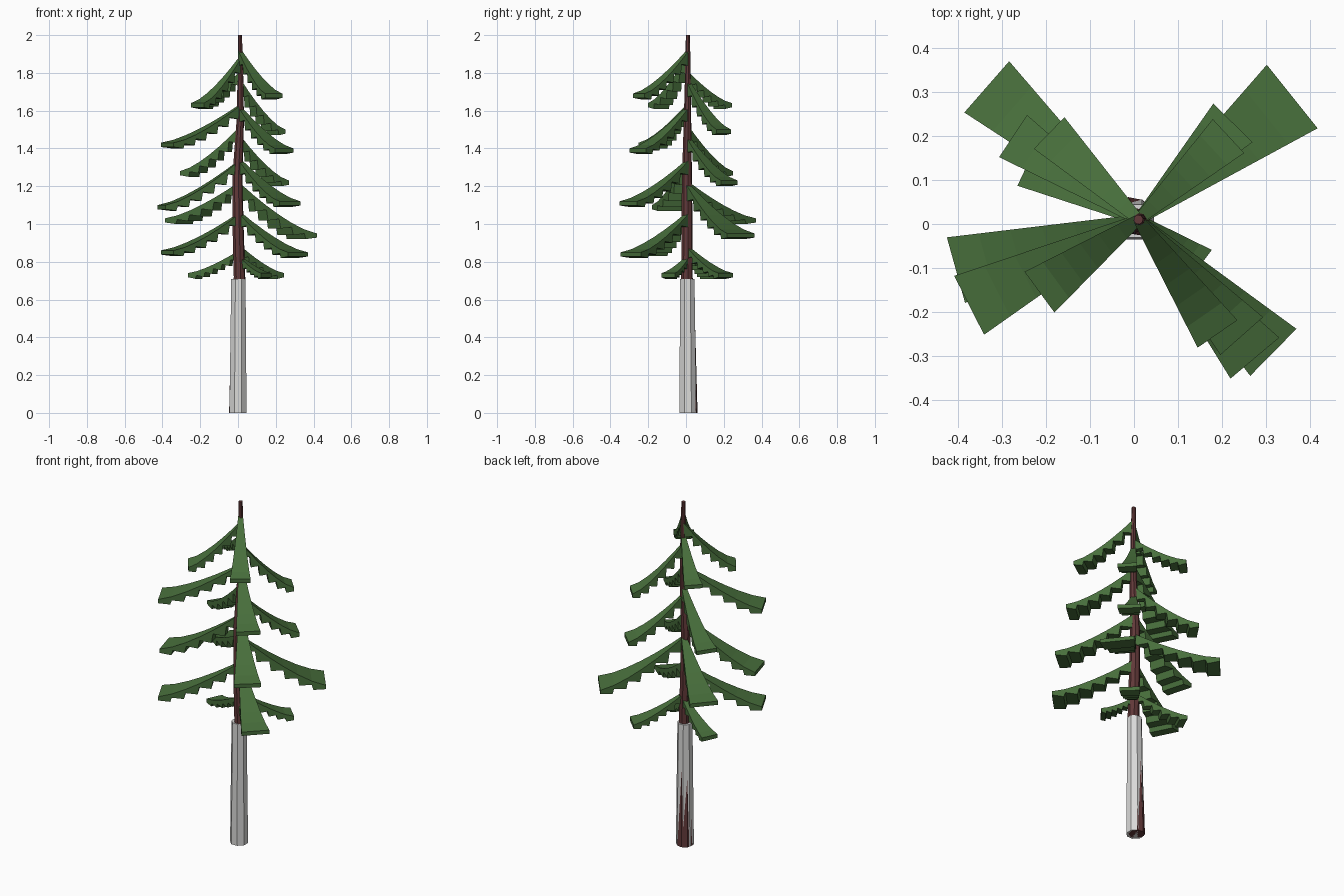
import bpy, bmesh, math
from mathutils import Vector

if "Cube" in bpy.data.objects:
    bpy.data.objects.remove(bpy.data.objects["Cube"], do_unlink=True)


def material(name, rgb):
    m = bpy.data.materials.new(name)
    m.use_nodes = True
    m.diffuse_color = (*rgb, 1)
    m.node_tree.nodes["Principled BSDF"].inputs["Base Color"].default_value = (*rgb, 1)
    return m


needle_green = material("needle green", (0.065, 0.16, 0.045))
bark_brown = material("bark brown", (0.12, 0.04, 0.04))
pale_grey = material("pale grey", (0.7, 0.7, 0.69))


def finish(name, bm, mat):
    bmesh.ops.recalc_face_normals(bm, faces=bm.faces)
    mesh = bpy.data.meshes.new(name)
    bm.to_mesh(mesh)
    bm.free()
    mesh.materials.append(mat)
    obj = bpy.data.objects.new(name, mesh)
    bpy.context.collection.objects.link(obj)
    return obj


def stem(name, rings, mat, sides=8, turn=0.0):
    """Faceted tube through rings of (x, y, z, radius), closed at both ends."""
    bm = bmesh.new()
    loops = []
    for x, y, z, r in rings:
        angles = [turn + 2 * math.pi * i / sides for i in range(sides)]
        loops.append([bm.verts.new((x + r * math.cos(a), y + r * math.sin(a), z))
                      for a in angles])
    for low, high in zip(loops, loops[1:]):
        for i in range(sides):
            j = (i + 1) % sides
            bm.faces.new((low[i], low[j], high[j], high[i]))
    bm.faces.new(loops[0])
    bm.faces.new(loops[-1])
    return finish(name, bm, mat)


ROOT = Vector((0.01, 0.01))


def branch(name, tip_x, tip_y, tip_z, root_z, width, teeth=6):
    """Drooping fan with a curved top and a stepped underside."""
    out = Vector((tip_x, tip_y)) - ROOT
    length = out.length
    out.normalize()
    side = Vector((-out.y, out.x))

    def top(t):
        return tip_z + (root_z - tip_z) * (1 - t) ** 1.4

    steps = [k / teeth for k in range(teeth + 1)]
    outline = [(t, top(t)) for t in steps]
    for inner, outer in reversed(list(zip(steps, steps[1:]))):
        z = top(outer) - 0.022
        outline += [(outer, z), (inner + 0.02, z - 0.008)]

    bm = bmesh.new()
    walls = []
    for sign in (-1, 1):
        wall = []
        for t, z in outline:
            half = 0.012 + (width / 2 - 0.012) * t
            p = ROOT + out * length * t + side * sign * half
            wall.append(bm.verts.new((p.x, p.y, z)))
        walls.append(wall)
        bm.faces.new(wall)
    a, b = walls
    for i in range(len(a)):
        j = (i + 1) % len(a)
        bm.faces.new((a[i], a[j], b[j], b[i]))
    return finish(name, bm, needle_green)


# Trunk: brown core that leans out through the pale lower sleeve at the back
stem("trunk", [(-0.004, 0.018, 0, 0.044), (0.002, 0.01, 0.5, 0.038),
               (0.008, 0.005, 0.72, 0.031), (0.0, 0.005, 1.0, 0.03),
               (-0.003, 0.005, 1.25, 0.027), (0.012, 0.008, 1.55, 0.02),
               (0.013, 0.01, 1.85, 0.014), (0.01, 0.01, 2.0, 0.011)],
     bark_brown, turn=0.2)
stem("lower_trunk_sleeve", [(0, 0.01, 0, 0.049), (0.002, 0.007, 0.71, 0.041)],
     pale_grey, turn=math.pi / 8)

# Branches by quarter: tip x, tip y, tip z, root z, tip width
quarters = {
    "front_left": [(0.19, -0.25, 1.69, 1.92, 0.11), (0.245, -0.255, 1.4, 1.62, 0.13),
                   (0.275, -0.305, 1.12, 1.34, 0.145), (0.317, -0.292, 0.85, 1.06, 0.15),
                   (0.15, -0.095, 0.74, 0.83, 0.09)],
    "front_right": [(-0.215, -0.155, 1.64, 1.88, 0.115), (-0.375, -0.185, 1.43, 1.63, 0.15),
                    (-0.405, -0.105, 1.1, 1.34, 0.155), (-0.375, -0.185, 0.86, 1.06, 0.15)],
    "back_left": [(0.215, 0.2, 1.5, 1.76, 0.105), (0.225, 0.23, 1.23, 1.46, 0.125),
                  (0.36, 0.29, 0.95, 1.21, 0.185), (0.205, 0.21, 0.74, 0.88, 0.11)],
    "back_right": [(-0.193, 0.207, 1.64, 1.8, 0.1), (-0.275, 0.2, 1.28, 1.51, 0.115),
                   (-0.335, 0.312, 1.03, 1.22, 0.155), (-0.245, 0.13, 0.74, 0.86, 0.095)],
}
for quarter, branches in quarters.items():
    for number, spec in enumerate(branches, 1):
        branch(f"{quarter}_branch_{number}", *spec)
